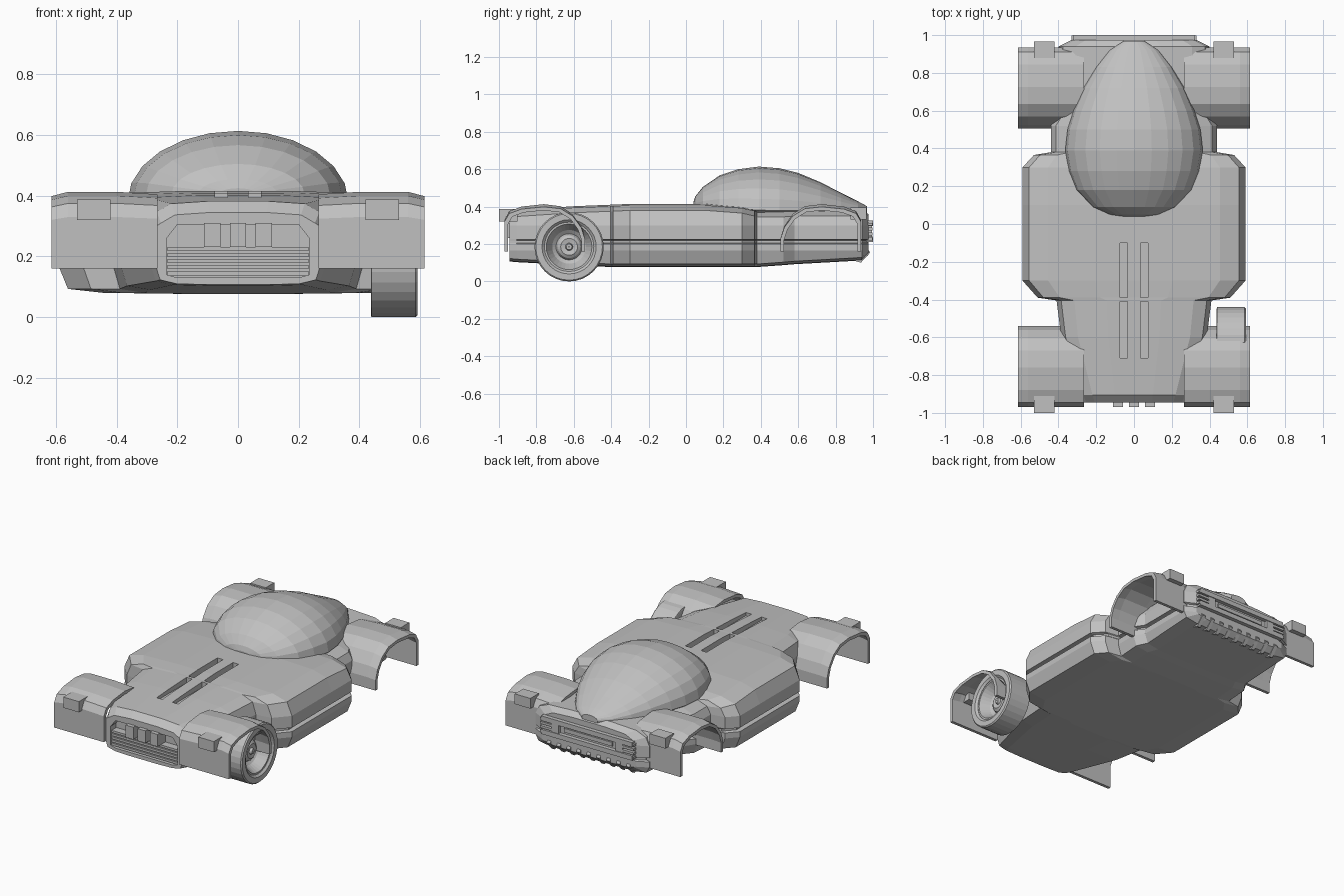
import bpy, bmesh, math

old = bpy.data.objects.get("Cube")
if old:
    bpy.data.objects.remove(old, do_unlink=True)

grey = bpy.data.materials.new("body_grey")
grey.use_nodes = True
COLOUR = (0.53, 0.53, 0.53, 1)
grey.diffuse_color = COLOUR
grey.node_tree.nodes["Principled BSDF"].inputs["Base Color"].default_value = COLOUR


def finish(name, bm):
    bmesh.ops.recalc_face_normals(bm, faces=bm.faces)
    mesh = bpy.data.meshes.new(name)
    bm.to_mesh(mesh)
    bm.free()
    mesh.materials.append(grey)
    ob = bpy.data.objects.new(name, mesh)
    bpy.context.collection.objects.link(ob)
    return ob


def loft(name, rings, wrap=False):
    """Skin closed rings of points; cap the ends unless they wrap round."""
    bm = bmesh.new()
    loops = [[bm.verts.new(p) for p in ring] for ring in rings]
    pairs = list(zip(loops, loops[1:]))
    if wrap:
        pairs.append((loops[-1], loops[0]))
    else:
        bm.faces.new(loops[0])
        bm.faces.new(loops[-1])
    n = len(loops[0])
    for a, b in pairs:
        for i in range(n):
            j = (i + 1) % n
            bm.faces.new((a[i], a[j], b[j], b[i]))
    return finish(name, bm)


def box(name, x, y, z):
    return loft(name, [[(x[0], v, z[0]), (x[1], v, z[0]), (x[1], v, z[1]), (x[0], v, z[1])] for v in y])


def carve(target, cutters):
    for c in cutters:
        mod = target.modifiers.new("cut", "BOOLEAN")
        mod.object = c
        mod.operation = "DIFFERENCE"
        mod.solver = "EXACT"
    bpy.context.view_layer.update()
    graph = bpy.context.evaluated_depsgraph_get()
    mesh = bpy.data.meshes.new_from_object(target.evaluated_get(graph))
    target.modifiers.clear()
    target.data = mesh
    for c in cutters:
        bpy.data.objects.remove(c, do_unlink=True)


# Hull: stepped cross-section with a groove along the side
def hull_ring(y, w, top, bottom):
    groove = 0.001 if y < -0.85 else 0.025
    half = [(0.35 * w, bottom - 0.003), (0.75 * w, bottom), (0.95 * w, bottom + 0.013), (w, 0.165), (w, 0.2),
            (w - groove, 0.205), (w - groove, 0.22), (w, 0.225), (w, 0.3),
            (0.94 * w, top - 0.035), (0.77 * w, top - 0.008), (0.35 * w, top)]
    return [(x, y, z) for x, z in half] + [(-x, y, z) for x, z in reversed(half)]


stations = [(-0.945, 0.27, 0.345, 0.11), (-0.905, 0.285, 0.382, 0.106),
            (-0.6, 0.385, 0.402, 0.09), (-0.405, 0.41, 0.41, 0.08),
            (-0.39, 0.51, 0.41, 0.08), (-0.3, 0.59, 0.415, 0.08), (0.1, 0.59, 0.415, 0.08),
            (0.3, 0.59, 0.4, 0.08), (0.365, 0.53, 0.385, 0.08), (0.38, 0.44, 0.38, 0.08),
            (0.52, 0.44, 0.38, 0.09), (0.58, 0.4, 0.385, 0.095), (0.94, 0.4, 0.385, 0.115),
            (0.975, 0.33, 0.36, 0.145)]
hull = loft("hull", [hull_ring(*s) for s in stations])

# Bonnet slots and nose opening
cutters = []
for s in (-1, 1):
    for y in ((-0.39, -0.1), (-0.71, -0.41)):
        cutters.append(box("slot_cutter", sorted((s * 0.035, s * 0.075)), y, (0.375, 0.5)))
mouth = [(-0.235, 0.14), (-0.2, 0.13), (0.2, 0.13), (0.235, 0.14),
         (0.235, 0.26), (0.2, 0.305), (-0.2, 0.305), (-0.235, 0.26)]
cutters.append(loft("mouth_cutter", [[(x, y, z) for x, z in mouth] for y in (-1.0, -0.89)]))
carve(hull, cutters)

# Nose grille
for i in range(5):
    z = 0.138 + i * 0.02
    box("grille_slat", (-0.233, 0.233), (-0.938, -0.88), (z, z + 0.014))
for x in (-0.085, 0, 0.085):
    box("grille_tooth", (x - 0.027, x + 0.027), (-0.97, -0.88), (0.232, 0.31))

# Wheel arches: curved shells, the same profile turned round for the rear
arch = [(-0.97, 0.16), (-0.97, 0.33), (-0.945, 0.375), (-0.88, 0.4), (-0.76, 0.413),
        (-0.67, 0.402), (-0.605, 0.36), (-0.56, 0.295), (-0.54, 0.23), (-0.54, 0.16)]


def arch_ring(x, drop, rear):
    mid = -0.755
    inner = [(mid + (y - mid) * 0.91, 0.16 + (z - 0.16) * 0.92) for y, z in reversed(arch)]
    ring = []
    for y, z in arch + inner:
        z -= drop * (z - 0.16) / 0.25
        ring.append((x, -0.035 - y if rear else y, z))
    return ring


for s in (-1, 1):
    for rear, label in ((False, "front_arch"), (True, "rear_arch")):
        loft(label, [arch_ring(s * x, d, rear)
                     for x, d in ((0.265, 0.008), (0.4, 0), (0.56, 0), (0.615, 0.014))])
    # Lamp blocks
    lamp = sorted((s * 0.42, s * 0.53))
    box("head_lamp", lamp, (-1.0, -0.9), (0.32, 0.388))
    box("tail_lamp", lamp, (0.88, 0.965), (0.33, 0.395))

# Canopy: egg-shaped dome, blunt at the front
canopy = [(0.04, 0.06, 0.425), (0.05, 0.13, 0.455), (0.09, 0.22, 0.505), (0.18, 0.305, 0.567),
          (0.28, 0.345, 0.6), (0.39, 0.364, 0.614), (0.5, 0.352, 0.605), (0.6, 0.32, 0.58),
          (0.72, 0.267, 0.53), (0.83, 0.2, 0.473), (0.92, 0.13, 0.428), (0.968, 0.055, 0.402)]
rings = []
for y, w, top in canopy:
    base = 0.41 - 0.03 * min(1, y / 0.4)
    ring = [(w * math.cos(math.pi * i / 12), y, base + (top - base) * math.sin(math.pi * i / 12))
            for i in range(13)]
    ring += [(-0.9 * w, y, base - 0.025), (0.9 * w, y, base - 0.025)]
    rings.append(ring)
loft("canopy", rings)

# Tail panel: frame around a slot, with stacked slats at its ends
box("tail_top_rail", (-0.32, 0.32), (0.96, 1.0), (0.295, 0.325))
box("tail_bottom_rail", (-0.32, 0.32), (0.96, 1.0), (0.21, 0.24))
box("tail_bar", (-0.17, 0.17), (0.96, 0.985), (0.255, 0.28))
for s in (-1, 1):
    box("tail_post", sorted((s * 0.2, s * 0.25)), (0.96, 0.995), (0.235, 0.3))
    for i in range(4):
        z = 0.22 + i * 0.026
        box("tail_slat", sorted((s * 0.25, s * 0.33)), (0.93, 0.997), (z, z + 0.015))

# Diffuser fins under the tail
for i in range(9):
    x = -0.28 + i * 0.07
    loft("diffuser_fin", [[(x + d, 0.87, 0.12), (x + d, 0.935, 0.1), (x + d, 0.985, 0.155),
                           (x + d, 0.96, 0.19)] for d in (-0.012, 0.012)])


# Wheel: turned parts around an axle along x
def turned(name, profile, steps=32):
    rings = []
    for k in range(steps):
        a = math.tau * k / steps
        rings.append([(x, -0.625 + r * math.cos(a), 0.185 + r * math.sin(a)) for x, r in profile])
    return loft(name, rings, wrap=True)


turned("front_tyre", [(0.44, 0.185), (0.585, 0.185), (0.592, 0.178), (0.592, 0.145),
                      (0.58, 0.132), (0.45, 0.132), (0.438, 0.145), (0.438, 0.178)])
turned("wheel_rim", [(0.45, 0.134), (0.578, 0.134), (0.578, 0.122), (0.52, 0.09), (0.505, 0.07),
                     (0.525, 0.06), (0.535, 0.045), (0.53, 0.02), (0.545, 0.015), (0.545, 0.002),
                     (0.48, 0.002), (0.48, 0.075), (0.45, 0.12)])
turned("axle", [(0.36, 0.002), (0.36, 0.018), (0.485, 0.018), (0.485, 0.002)], 12)
